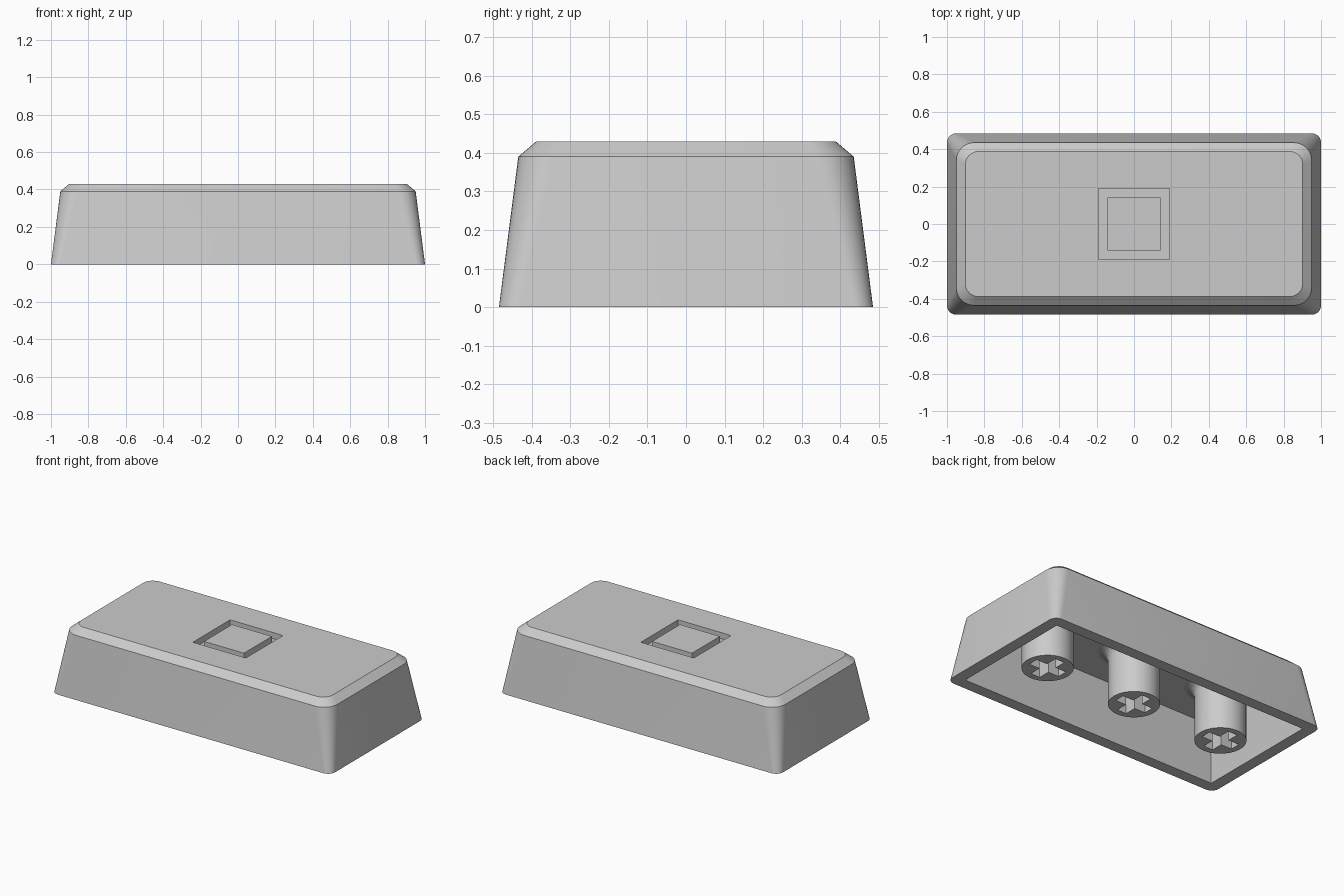
import bpy, bmesh, math

if "Cube" in bpy.data.objects:
    bpy.data.objects.remove(bpy.data.objects["Cube"])

grey = bpy.data.materials.new("light_grey_plastic")
grey.use_nodes = True
colour = (0.6, 0.6, 0.6, 1)
grey.diffuse_color = colour
grey.node_tree.nodes["Principled BSDF"].inputs["Base Color"].default_value = colour

HEIGHT = 0.43
SHOULDER = 0.39
CEILING = 0.35


def finish(name, bm):
    """Turn a bmesh into a coloured object."""
    bmesh.ops.remove_doubles(bm, verts=bm.verts, dist=1e-5)
    bmesh.ops.recalc_face_normals(bm, faces=bm.faces)
    mesh = bpy.data.meshes.new(name)
    bm.to_mesh(mesh)
    bm.free()
    mesh.materials.append(grey)
    obj = bpy.data.objects.new(name, mesh)
    bpy.context.collection.objects.link(obj)
    return obj


def activate(obj):
    bpy.ops.object.select_all(action='DESELECT')
    obj.select_set(True)
    bpy.context.view_layer.objects.active = obj


def smooth(obj):
    activate(obj)
    bpy.ops.object.shade_smooth_by_angle(angle=math.radians(30))


def box(name, hx, hy, z0, z1, x=0):
    """Box given by half sizes and a height range."""
    bm = bmesh.new()
    bmesh.ops.create_cube(bm, size=2)
    for v in bm.verts:
        v.co = (x + v.co.x * hx, v.co.y * hy, z1 if v.co.z > 0 else z0)
    return finish(name, bm)


def cut(obj, cutter):
    """Subtract the cutter and discard it."""
    cutter.hide_render = True
    activate(obj)
    mod = obj.modifiers.new("cut", 'BOOLEAN')
    mod.operation = 'DIFFERENCE'
    mod.solver = 'EXACT'
    mod.object = cutter
    bpy.ops.object.modifier_apply(modifier=mod.name)
    bpy.data.objects.remove(cutter)


def rounded_rect(hx, hy, r, z, steps=8):
    """Rounded rectangle outline, counter-clockwise."""
    points = []
    for corner, (sx, sy) in enumerate([(1, 1), (-1, 1), (-1, -1), (1, -1)]):
        for i in range(steps + 1):
            a = math.pi / 2 * (corner + i / steps)
            points.append((sx * (hx - r) + r * math.cos(a),
                           sy * (hy - r) + r * math.sin(a), z))
    return points


def loft(name, outlines):
    """Skin matching outlines and cap both ends."""
    bm = bmesh.new()
    rings = [[bm.verts.new(p) for p in o] for o in outlines]
    for lower, upper in zip(rings, rings[1:]):
        n = len(lower)
        for i in range(n):
            j = (i + 1) % n
            bm.faces.new((lower[i], lower[j], upper[j], upper[i]))
    bm.faces.new(rings[0][::-1])
    bm.faces.new(rings[-1])
    return finish(name, bm)


# Hollow tapered shell: ceiling, inner walls, rim, outer walls, bevelled top
shell = loft("cap_shell", [
    rounded_rect(0.88, 0.365, 0, CEILING),
    rounded_rect(0.925, 0.41, 0, 0),
    rounded_rect(1.0, 0.485, 0.05, 0),
    rounded_rect(0.95, 0.435, 0.095, SHOULDER),
    rounded_rect(0.902, 0.388, 0.07, HEIGHT),
])

# Square groove in the top, with a flush square island
groove_floor = HEIGHT - 0.04
cut(shell, box("groove_cutter", 0.19, 0.19, groove_floor, HEIGHT + 0.1))
smooth(shell)
box("top_square", 0.143, 0.143, groove_floor - 0.005, HEIGHT)


def circle(r, z, n=48):
    return [(r * math.cos(math.tau * i / n), r * math.sin(math.tau * i / n), z)
            for i in range(n)]


# Three stems with filleted roots and cross-shaped sockets
FILLET = 0.06
for name, x in (("right_stem", -0.65), ("middle_stem", 0), ("left_stem", 0.65)):
    outlines = [circle(0.15, 0)]
    for i in range(7):
        a = math.pi / 2 * i / 6
        outlines.append(circle(0.15 + FILLET * (1 - math.cos(a)),
                               CEILING - FILLET * (1 - math.sin(a))))
    outlines.append(circle(0.15 + FILLET, CEILING + 0.01))
    stem = loft(name, outlines)
    for hx, hy in ((0.11, 0.033), (0.033, 0.11)):
        cut(stem, box("socket_cutter", hx, hy, -0.1, 0.22))
    stem.location.x = x
    smooth(stem)
